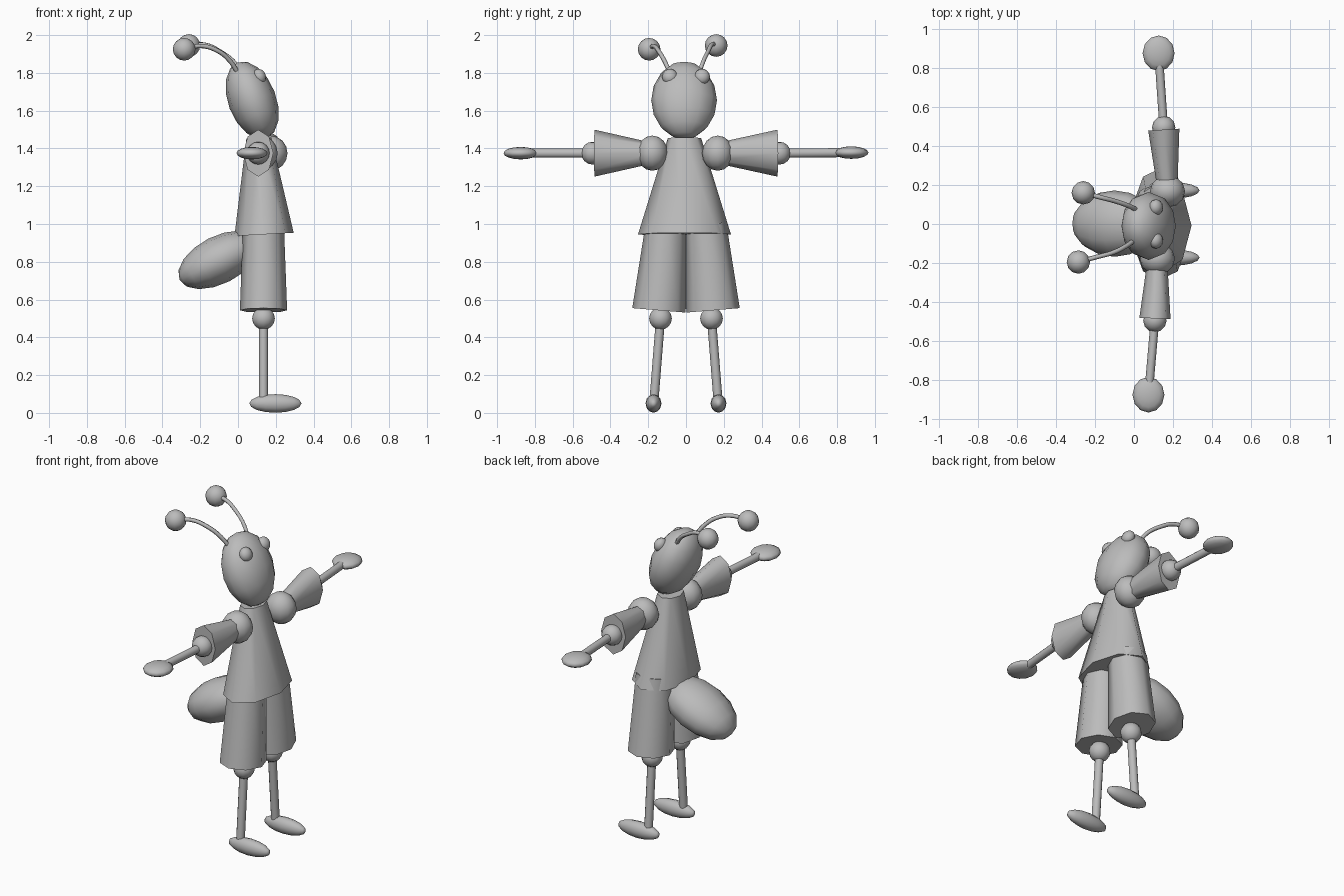
import bpy
from math import pi, radians
from mathutils import Vector, Matrix

cube = bpy.data.objects.get("Cube")
if cube:
    bpy.data.objects.remove(cube, do_unlink=True)

grey = bpy.data.materials.new("plain_grey")
grey.use_nodes = True
grey.diffuse_color = (0.5, 0.5, 0.5, 1)
bsdf = next(n for n in grey.node_tree.nodes if n.type == 'BSDF_PRINCIPLED')
bsdf.inputs["Base Color"].default_value = (0.5, 0.5, 0.5, 1)


def finish(name):
    obj = bpy.context.object
    obj.name = name
    obj.data.materials.append(grey)
    bpy.ops.object.shade_smooth_by_angle(angle=radians(62))
    return obj


def ball(name, centre, radii, tilt=0.0):
    """Ellipsoid; radii are along its local x, y and z (poles on z)."""
    bpy.ops.mesh.primitive_uv_sphere_add(segments=12, ring_count=8, radius=1)
    obj = finish(name)
    turn = Matrix.Rotation(radians(tilt), 4, 'Y')
    obj.data.transform(Matrix.Translation(centre) @ turn @ Matrix.Diagonal((*radii, 1)))
    return obj


def taper(name, start, end, size_a, size_b, sides=8, side_axis=(1, 0, 0)):
    """Capped elliptical cone from start to end; sizes are two half widths."""
    bpy.ops.mesh.primitive_cone_add(vertices=sides, radius1=1, radius2=1, depth=1)
    obj = finish(name)
    a, b = Vector(start), Vector(end)
    w = (b - a).normalized()
    u = Vector(side_axis)
    u = (u - w * u.dot(w)).normalized()
    v = w.cross(u)
    for vert in obj.data.vertices:
        p = vert.co.copy()
        base, size = (a, size_a) if p.z < 0 else (b, size_b)
        vert.co = base + u * p.x * size[0] + v * p.y * size[1]
    bpy.ops.object.shade_smooth_by_angle(angle=radians(62))
    return obj


def antenna(name, points):
    curve = bpy.data.curves.new(name, 'CURVE')
    curve.dimensions = '3D'
    curve.bevel_depth = 0.012
    curve.bevel_resolution = 1
    curve.resolution_u = 6
    spline = curve.splines.new('BEZIER')
    spline.bezier_points.add(len(points) - 1)
    for bp, p in zip(spline.bezier_points, points):
        bp.co = p
        bp.handle_left_type = bp.handle_right_type = 'AUTO'
    curve.materials.append(grey)
    bpy.context.collection.objects.link(bpy.data.objects.new(name, curve))


# Head, torso and rear abdomen
ball("head", (0.075, -0.01, 1.655), (0.127, 0.174, 0.215), -21)
taper("torso", (0.138, -0.008, 0.945), (0.11, -0.008, 1.455), (0.157, 0.246), (0.066, 0.088))
ball("abdomen", (-0.10, 0.002, 0.81), (0.126, 0.17, 0.235), 63)

# Legs
for side, s in (("left", 1), ("right", -1)):
    taper(f"{side}_trouser_leg", (0.135, s * 0.143, 0.543), (0.135, s * 0.105, 1.0),
          (0.125, 0.142), (0.108, 0.108))
    knee, ankle = (0.135, s * 0.135, 0.5), (0.135, s * 0.17, 0.06)
    ball(f"{side}_knee", knee, (0.06, 0.06, 0.06))
    taper(f"{side}_shin", ankle, knee, (0.024, 0.024), (0.024, 0.024), 12)
    ball(f"{side}_foot", (0.198, s * 0.172, 0.05), (0.049, 0.042, 0.138), 90)
    ball(f"{side}_eye", (0.113, s * 0.085, 1.78), (0.035, 0.042, 0.042), -21)

# Arms: shoulder, elbow and hand positions for each side
arms = {
    "left": ((0.172, 0.168, 1.375), (0.152, 0.495, 1.375), (0.126, 0.875, 1.378)),
    "right": ((0.12, -0.178, 1.375), (0.107, -0.495, 1.375), (0.074, -0.875, 1.375)),
}
for side, joints in arms.items():
    shoulder, elbow, hand = map(Vector, joints)
    ball(f"{side}_shoulder", shoulder, (0.09, 0.083, 0.093))
    ball(f"{side}_elbow", elbow, (0.06, 0.06, 0.06))
    cuff = shoulder.lerp(elbow, 0.965)
    taper(f"{side}_sleeve", cuff, shoulder, (0.08, 0.124), (0.05, 0.055))
    taper(f"{side}_forearm", elbow, hand, (0.022, 0.024), (0.022, 0.024), 12)
    ball(f"{side}_hand", hand, (0.082, 0.091, 0.033))

# Antennae with ball tips
paths = {
    "left": ((0.02, 0.07, 1.80), (-0.09, 0.115, 1.91), (-0.26, 0.16, 1.945)),
    "right": ((0.0, -0.085, 1.80), (-0.105, -0.145, 1.915), (-0.285, -0.195, 1.925)),
}
for side, path in paths.items():
    root, middle, tip = map(Vector, path)
    quarter = root.lerp(middle, 0.5) + Vector((0.008, 0, 0.008))
    late = middle.lerp(tip, 0.5) + Vector((0, 0, 0.022))
    antenna(f"{side}_antenna", (root, quarter, middle, late, tip))
    ball(f"{side}_antenna_tip", tip, (0.06, 0.06, 0.06))
